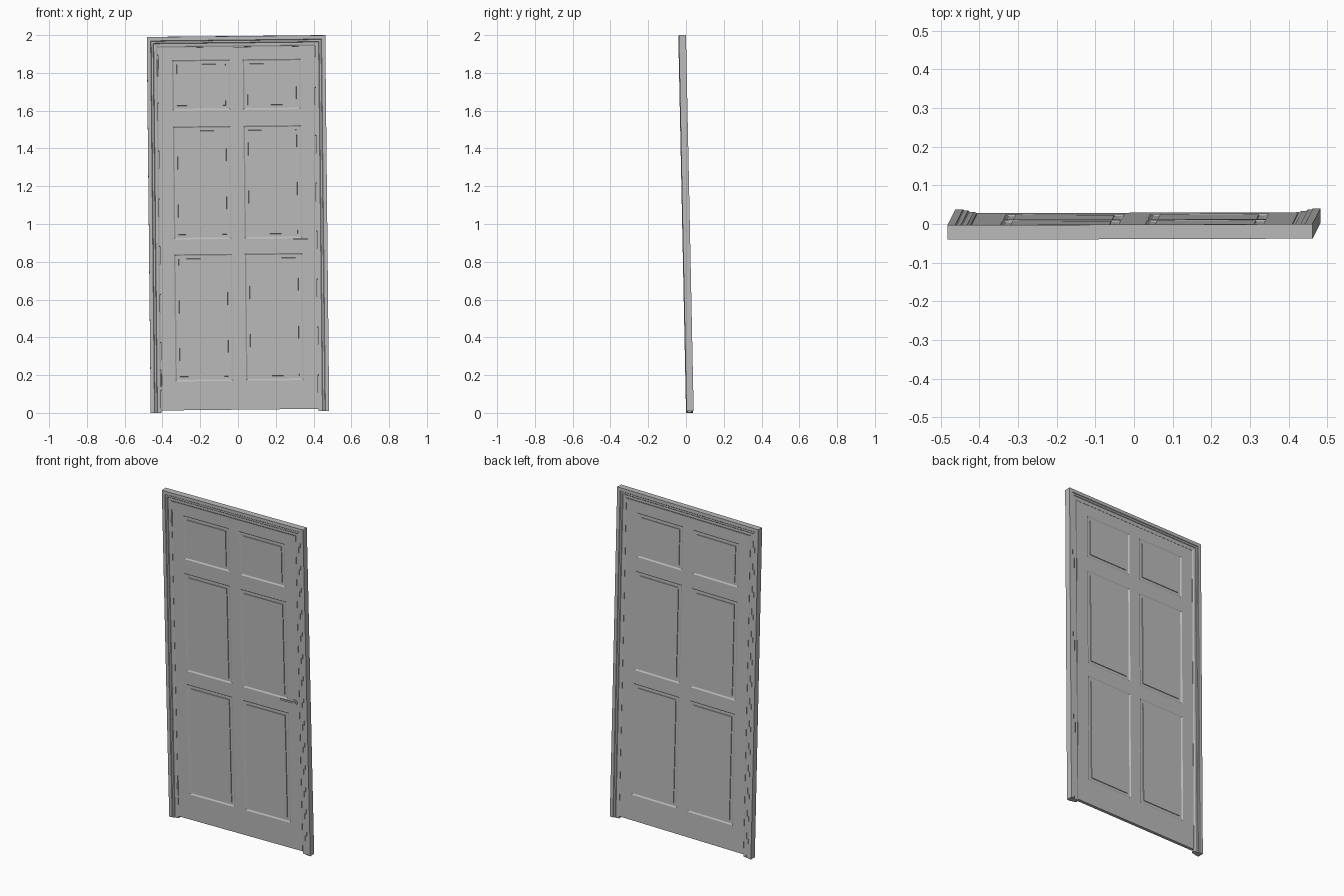
import bpy, bmesh, math
from mathutils import Matrix, Vector, Euler

cube = bpy.data.objects.get("Cube")
if cube:
    bpy.data.objects.remove(cube, do_unlink=True)

HALF_W, BOTTOM, TOP = 0.4725, 0.005, 1.995
LEAF_Y = 0.009

# The whole door leans slightly
LEAN = (Matrix.Translation((0, 0, 1))
        @ Euler((0.0205, -0.0105, 0.003)).to_matrix().to_4x4()
        @ Matrix.Translation((0, 0, -1)))

grey = bpy.data.materials.new("door_grey")
grey.use_nodes = True
grey.diffuse_color = (0.5, 0.5, 0.5, 1)
grey.node_tree.nodes["Principled BSDF"].inputs["Base Color"].default_value = (0.5, 0.5, 0.5, 1)


def finish(bm, name):
    bmesh.ops.recalc_face_normals(bm, faces=bm.faces)
    mesh = bpy.data.meshes.new(name)
    bm.to_mesh(mesh)
    bm.free()
    mesh.materials.append(grey)
    obj = bpy.data.objects.new(name, mesh)
    bpy.context.collection.objects.link(obj)
    obj.matrix_world = LEAN
    return obj


def add_box(bm, centre, size):
    bmesh.ops.create_cube(bm, size=1, matrix=Matrix.Translation(centre) @ Matrix.Diagonal((*size, 1)))


def add_cylinder(bm, centre, radius, depth, axis):
    turn = Vector((0, 0, 1)).rotation_difference(Vector(axis)).to_matrix().to_4x4()
    bmesh.ops.create_cone(bm, cap_ends=True, segments=20, radius1=radius, radius2=radius,
                          depth=depth, matrix=Matrix.Translation(centre) @ turn)


# Frame: stepped moulding swept up, across and down
half = [(0, 0.0188), (0.02, 0.0188), (0.023, 0.0155), (0.033, 0.0155),
        (0.036, 0.0125), (0.048, 0.0125), (0.056, LEAF_Y)]
profile = half + [(u, -y) for u, y in reversed(half)]
bm = bmesh.new()
rings = []
for side, at_top in ((-1, False), (-1, True), (1, True), (1, False)):
    rings.append([bm.verts.new((side * (HALF_W - u), y, TOP - u if at_top else BOTTOM))
                  for u, y in profile])
for a, b in zip(rings, rings[1:]):
    for i in range(len(profile)):
        j = (i + 1) % len(profile)
        bm.faces.new((a[i], a[j], b[j], b[i]))
bm.faces.new(rings[0])
bm.faces.new(rings[-1])
finish(bm, "door_frame")

# Leaf: front sheet with six raised panels, mirrored to the back
xs = [-0.4155, -0.34, -0.034, 0.034, 0.34, 0.4155]
zs = [0.017, 0.17, 0.843, 0.922, 1.52, 1.605, 1.872, 1.938]
bm = bmesh.new()
grid = [[bm.verts.new((x, -LEAF_Y, z)) for x in xs] for z in zs]
panels = []
for r in range(len(zs) - 1):
    for c in range(len(xs) - 1):
        face = bm.faces.new((grid[r][c], grid[r][c + 1], grid[r + 1][c + 1], grid[r + 1][c]))
        if r % 2 and c % 2:
            panels.append(face)
bm.normal_update()
rim = [e for e in bm.edges if e.is_boundary]
# sloped edge, flat groove, then a crisp step up to the panel field
for width, depth in ((0.011, -0.005), (0.023, 0), (0.001, 0.0035)):
    bmesh.ops.inset_individual(bm, faces=panels, thickness=width, depth=depth)
out = bmesh.ops.extrude_edge_only(bm, edges=rim)
for v in out["geom"]:
    if isinstance(v, bmesh.types.BMVert):
        v.co.y = 0
leaf = finish(bm, "door_leaf")
mirror = leaf.modifiers.new("both_faces", 'MIRROR')
mirror.use_axis = (False, True, False)

# Lever handle on the front
bm = bmesh.new()
add_cylinder(bm, (0.385, -0.0105, 0.917), 0.017, 0.004, (0, 1, 0))
add_cylinder(bm, (0.385, -0.014, 0.917), 0.007, 0.008, (0, 1, 0))
add_box(bm, (0.342, -0.0162, 0.917), (0.096, 0.004, 0.01))
finish(bm, "lever_handle")

# Hinge knuckles on the front right-hand jamb
for label, z in (("lower", 0.19), ("upper", 1.83)):
    bm = bmesh.new()
    add_cylinder(bm, (-0.416, -LEAF_Y, z), 0.004, 0.09, (0, 0, 1))
    finish(bm, label + "_hinge")
